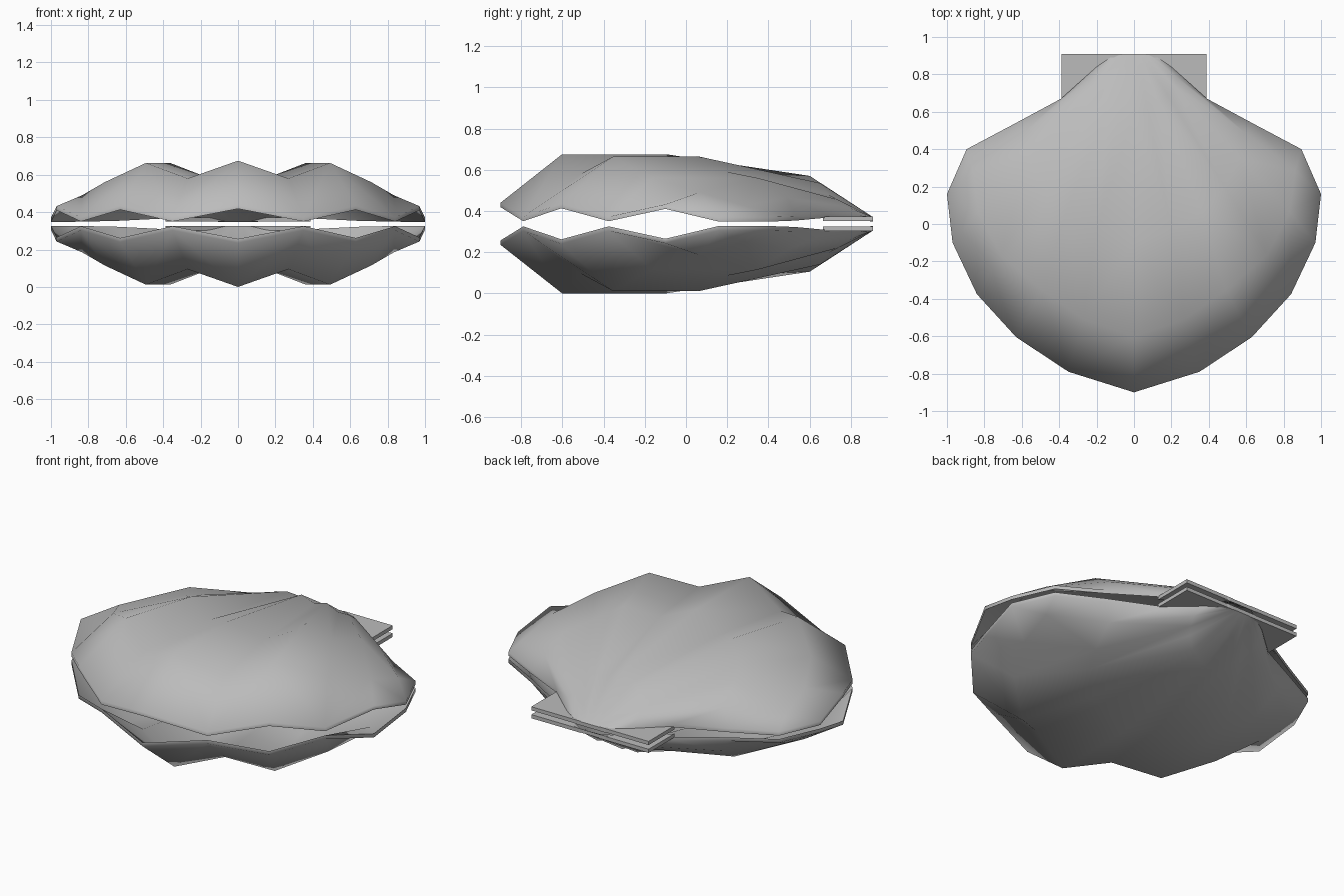
import bpy
import bmesh
from math import radians

cube = bpy.data.objects.get("Cube")
if cube:
    bpy.data.objects.remove(cube, do_unlink=True)

MIDDLE = 0.3375      # height of the plane between both shell halves
THICKNESS = 0.022
BACK = 0.908         # y of the hinge line

shell_grey = bpy.data.materials.new("shell_grey")
shell_grey.use_nodes = True
colour = (0.5, 0.5, 0.5, 1)
shell_grey.diffuse_color = colour
shell_grey.node_tree.nodes["Principled BSDF"].inputs["Base Color"].default_value = colour

# Ribs from the centre outwards: rim x, rim y, rim height,
# heights of the three inner rings, sideways pull of the first ring
RIBS = [
    (0, -0.9, 0.44, 0.675, 0.675, 0.57, 0.84),
    (0.35, -0.79, 0.372, 0.58, 0.6, 0.53, 0.76),
    (0.63, -0.605, 0.435, 0.663, 0.663, 0.535, 0.77),
    (0.84, -0.375, 0.372, 0.56, 0.59, 0.48, 0.84),
    (0.97, -0.1, 0.432, 0.49, 0.56, 0.455, 0.85),
    (1, 0.16, 0.37, 0.425, 0.465, 0.42, 0.85),
]
RING_RATIOS = (1, 0.835, 0.555, 0.17, 0)

# Open side of the shell, running from the rim past the ear to the hinge
SHOULDER = [(0.895, 0.4, 0.37), (0.65, 0.53, 0.375), (0.39, 0.67, 0.388),
            (0.2, 0.84, 0.378), (0.1, BACK, 0.37)]


def finish(bm, name):
    """Turn a bmesh into a smooth shaded object."""
    bmesh.ops.recalc_face_normals(bm, faces=bm.faces)
    mesh = bpy.data.meshes.new(name)
    bm.to_mesh(mesh)
    bm.free()
    mesh.materials.append(shell_grey)
    obj = bpy.data.objects.new(name, mesh)
    bpy.context.collection.objects.link(obj)
    bpy.ops.object.select_all(action="DESELECT")
    obj.select_set(True)
    bpy.context.view_layer.objects.active = obj
    bpy.ops.object.shade_smooth_by_angle(angle=radians(60))


def rib_points(index):
    """Points of one rib from the rim to the hinge; negative index is the right side."""
    side = -1 if index < 0 else 1
    if abs(index) == len(RIBS):
        return [(side * x, y, z) for x, y, z in SHOULDER]
    x, y, *heights, pull = RIBS[abs(index)]
    hinge_x = 0.015 * abs(index)
    heights.append(0.37)
    points = []
    for ring, (ratio, z) in enumerate(zip(RING_RATIOS, heights)):
        x_ratio = pull if ring == 1 else ratio
        points.append((side * (hinge_x + x_ratio * (x - hinge_x)),
                       BACK + ratio * (y - BACK), z))
    return points


def flip(z, up):
    return MIDDLE + up * (z - MIDDLE)


def make_shell(name, up):
    bm = bmesh.new()
    last = len(RIBS)
    indices = range(-last, last + 1)
    layers = []
    for drop in (0, THICKNESS):
        layers.append([[bm.verts.new((x, y, flip(z - drop, up)))
                        for x, y, z in rib_points(i)] for i in indices])
    # Outer and inner surfaces, creased from each valley or shoulder to the next rib
    for grid in layers:
        for c, i in enumerate(indices[:-1]):
            ridge, valley = grid[c], grid[c + 1]
            at_shoulder = c in (0, len(grid) - 2)
            if (i % 2 == 1) != at_shoulder:
                ridge, valley = valley, ridge
            for k in range(len(RING_RATIOS) - 1):
                bm.faces.new((valley[k], ridge[k], ridge[k + 1]))
                bm.faces.new((valley[k], ridge[k + 1], valley[k + 1]))
    # Narrow edge joining both surfaces all the way round
    outlines = []
    for grid in layers:
        outlines.append([rib[0] for rib in grid] + grid[-1][1:]
                        + [rib[-1] for rib in reversed(grid[:-1])]
                        + grid[0][-2:0:-1])
    outer, inner = outlines
    for n in range(len(outer)):
        bm.faces.new((outer[n - 1], outer[n], inner[n], inner[n - 1]))
    finish(bm, name)


def make_ear(name, side, up):
    """Flat wing beside the hinge."""
    bm = bmesh.new()
    outline = [(0.388, 0.665), (0.388, BACK), (0.06, BACK), (0.18, 0.83)]
    top, bottom = [[bm.verts.new((side * x, y, flip(z, up))) for x, y in outline]
                   for z in (0.372, 0.372 - THICKNESS)]
    bm.faces.new(top)
    bm.faces.new(bottom)
    for n in range(len(top)):
        bm.faces.new((top[n - 1], top[n], bottom[n], bottom[n - 1]))
    finish(bm, name)


for half, up in (("upper", 1), ("lower", -1)):
    make_shell(half + "_shell", up)
    for hand, side in (("left", 1), ("right", -1)):
        make_ear(f"{half}_{hand}_ear", side, up)
